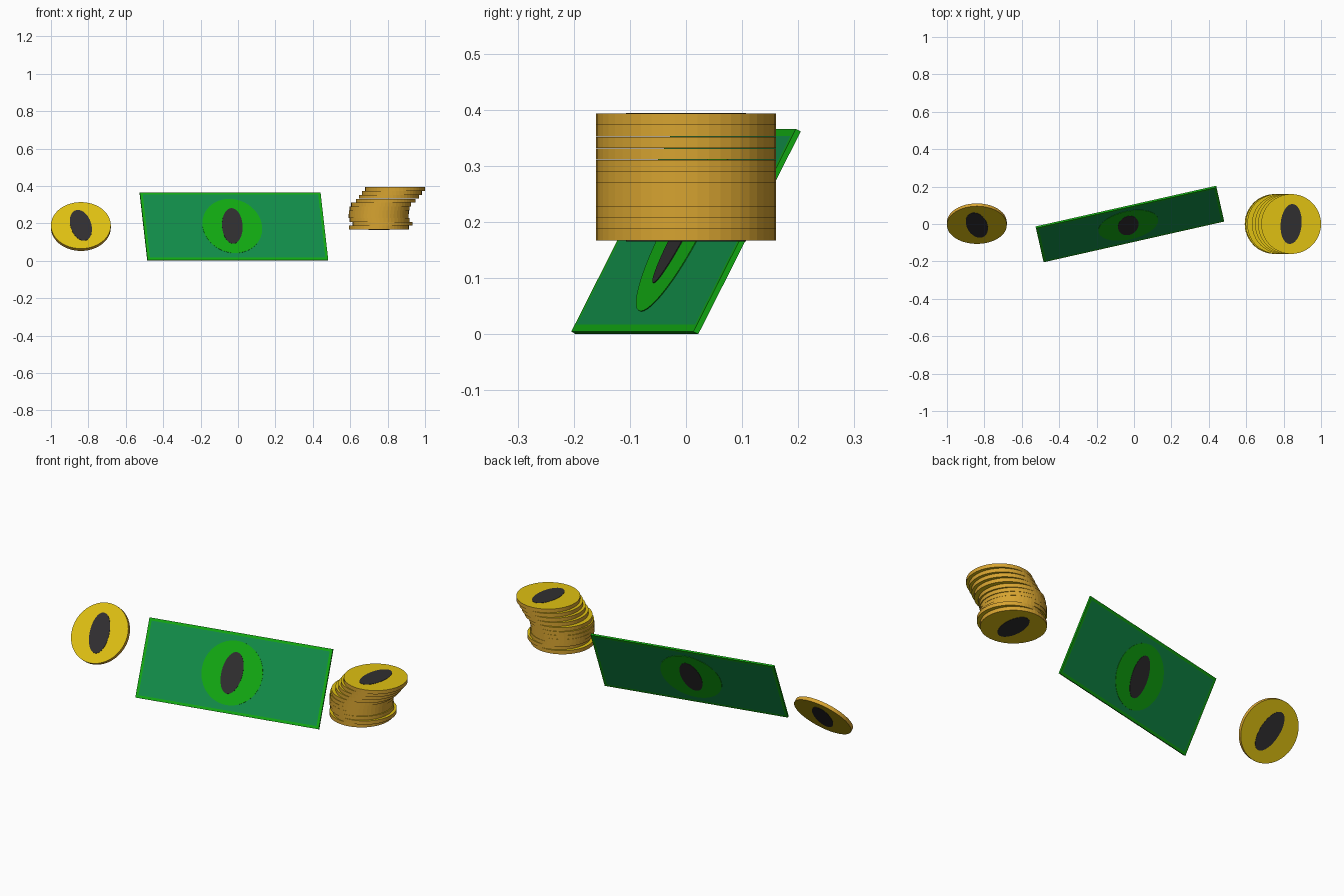
import bpy, bmesh, math
from mathutils import Matrix, Vector

if "Cube" in bpy.data.objects:
    bpy.data.objects.remove(bpy.data.objects["Cube"])


def material(name, rgb):
    m = bpy.data.materials.new(name)
    m.diffuse_color = (*rgb, 1)
    m.use_nodes = True
    m.node_tree.nodes["Principled BSDF"].inputs["Base Color"].default_value = m.diffuse_color
    return m


FACE = material("yellow coin face", (0.74, 0.53, 0.006))
RIM = material("gold coin rim", (0.68, 0.37, 0.03))
PANEL = material("deep green paper", (0.006, 0.28, 0.07))
BORDER = material("bright green border", (0.006, 0.42, 0.006))
INK = material("dark ink", (0.03, 0.028, 0.03))


def finish(name, bm, mats, matrix):
    bmesh.ops.recalc_face_normals(bm, faces=bm.faces[:])
    me = bpy.data.meshes.new(name)
    bm.to_mesh(me)
    bm.free()
    for m in mats:
        me.materials.append(m)
    ob = bpy.data.objects.new(name, me)
    ob.matrix_world = matrix
    bpy.context.collection.objects.link(ob)
    return ob


def disc(name, rx, ry, depth, mats, matrix, segments=48):
    """Round slab; the first material is the side, the last is the caps."""
    bm = bmesh.new()
    bmesh.ops.create_cone(bm, cap_ends=True, segments=segments,
                          radius1=1, radius2=1, depth=depth)
    bmesh.ops.scale(bm, vec=(rx, ry, 1), verts=bm.verts)
    bm.normal_update()
    for f in bm.faces:
        f.material_index = len(mats) - 1 if abs(f.normal.z) > 0.9 else 0
    return finish(name, bm, mats, matrix)


def emblem(name, matrix, offset, angle):
    """Plain oval ink patch laid on a surface, without any lettering."""
    m = matrix @ Matrix.Translation((0, 0, offset)) @ Matrix.Rotation(angle, 4, 'Z')
    disc(name, 0.056, 0.107, 0.002, [INK], m)


# Banknote: thin slab with an inset panel on both faces
W, H, T = 0.99, 0.407, 0.01
note = (Matrix.Translation((-0.022, 0, 0.183))
        @ Matrix.Rotation(math.radians(12.7), 4, 'Z')
        @ Matrix.Rotation(math.radians(62.6), 4, 'X'))
bm = bmesh.new()
bmesh.ops.create_cube(bm, size=1)
bmesh.ops.scale(bm, vec=(W, H, T), verts=bm.verts)
bm.normal_update()
broad = [f for f in bm.faces if abs(f.normal.z) > 0.9]
bmesh.ops.inset_individual(bm, faces=broad, thickness=0.02)
for f in broad:
    f.material_index = 1
finish("banknote", bm, [BORDER, PANEL], note)

# Round medallion and ink patch on each side of the note
for side, s in (("front", 1), ("back", -1)):
    disc("note_medallion_" + side, 0.163, 0.163, 0.002, [BORDER],
         note @ Matrix.Translation((-0.01, 0, s * (T / 2 + 0.0005))))
    emblem("note_emblem_" + side, note @ Matrix.Translation((-0.01, 0, 0)),
           s * (T / 2 + 0.002), math.radians(-5))

# Loose tilted coin
R, CT = 0.16, 0.0195
coin = (Matrix.Translation((-0.84, 0.002, 0.183))
        @ Matrix.Rotation(math.radians(51), 4, 'X'))
disc("loose_coin", R, R, CT, [RIM, FACE], coin)
for side, s in (("front", 1), ("back", -1)):
    emblem("loose_coin_emblem_" + side, coin, s * (CT / 2 + 0.0005), math.radians(12))

# Leaning coin stack, bottom to top
shifts = [0.753, 0.773, 0.757, 0.752, 0.753, 0.757, 0.765, 0.79, 0.807, 0.823, 0.84]
for i, x in enumerate(shifts):
    place = Matrix.Translation((x, 0, 0.177 + i * 0.0206))
    disc("stack_coin_%02d" % (i + 1), R, R, 0.0203, [RIM, FACE], place)
    if i == 0:
        emblem("stack_emblem_bottom", place, -0.0106, math.radians(-5))
    if i == len(shifts) - 1:
        emblem("stack_emblem_top", place, 0.0106, math.radians(-5))
